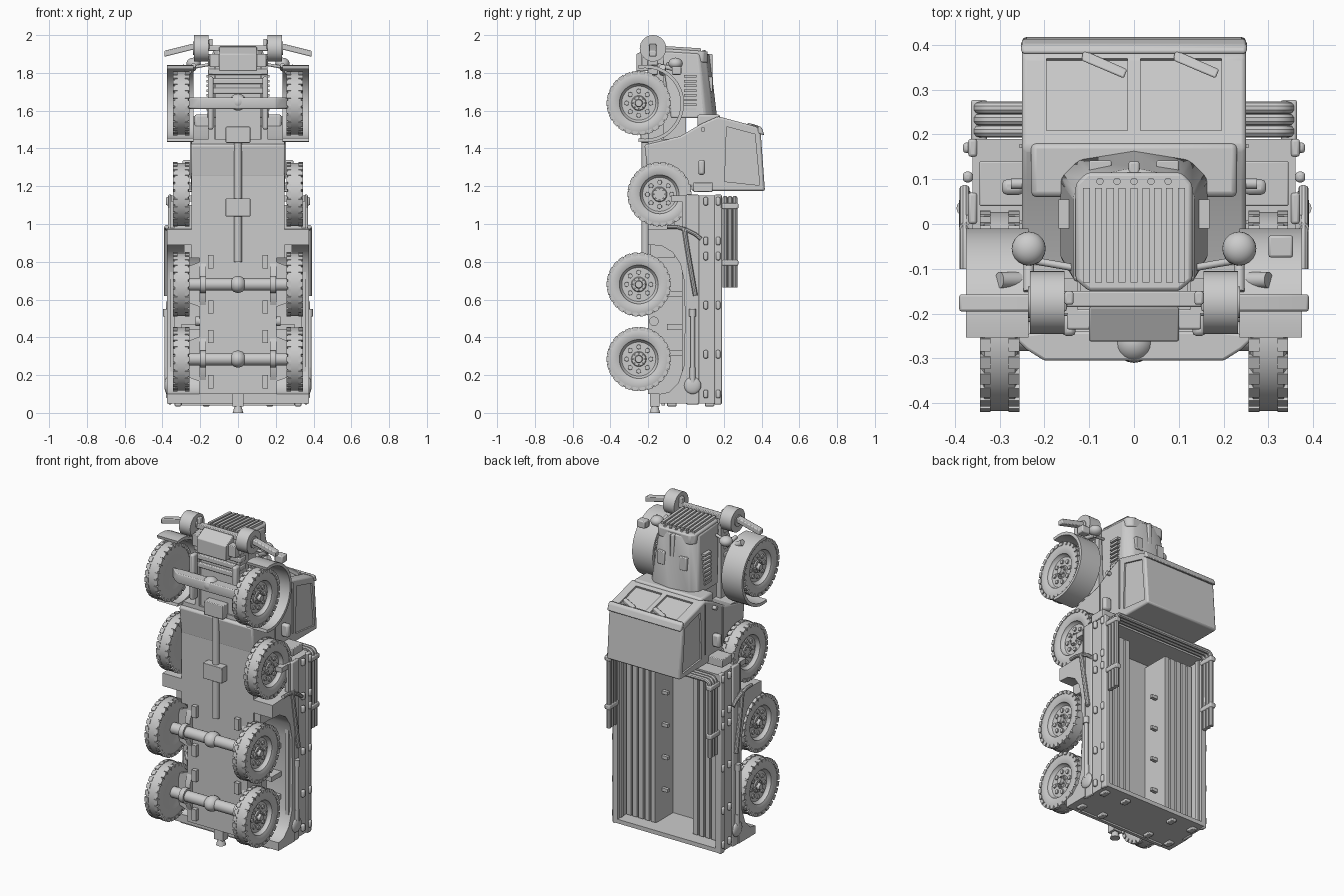
import bpy, bmesh
from math import sin, cos, pi
from mathutils import Vector, Matrix

if "Cube" in bpy.data.objects:
    bpy.data.objects.remove(bpy.data.objects["Cube"])

GREY = (0.6, 0.6, 0.6, 1)
paint = bpy.data.materials.new("plain_grey")
paint.use_nodes = True
paint.diffuse_color = GREY
paint.node_tree.nodes["Principled BSDF"].inputs["Base Color"].default_value = GREY
parts = []


def finish(name, bm, mirror=False, bevel=0):
    bmesh.ops.recalc_face_normals(bm, faces=bm.faces)
    me = bpy.data.meshes.new(name)
    bm.to_mesh(me)
    bm.free()
    me.materials.append(paint)
    ob = bpy.data.objects.new(name, me)
    bpy.context.scene.collection.objects.link(ob)
    if bevel:
        m = ob.modifiers.new("Bevel", "BEVEL")
        m.width, m.segments, m.limit_method = bevel, 2, "ANGLE"
    if mirror:
        ob.modifiers.new("Mirror", "MIRROR")
    parts.append(ob)
    return ob


def add_loft(bm, sections):
    rings = [[bm.verts.new(p) for p in s] for s in sections]
    n = len(rings[0])
    for a, b in zip(rings, rings[1:]):
        for i in range(n):
            bm.faces.new((a[i], a[(i + 1) % n], b[(i + 1) % n], b[i]))
    bm.faces.new(rings[0])
    bm.faces.new(rings[-1])


def loft(name, sections, **kw):
    bm = bmesh.new()
    add_loft(bm, sections)
    return finish(name, bm, **kw)


def prism(name, profile, x0, x1, **kw):
    return loft(name, [[(x, y, z) for y, z in profile] for x in (x0, x1)], **kw)


def box_rings(x0, x1, y0, y1, z0, z1):
    return [[Vector(p) for p in ((x, y0, z0), (x, y1, z0), (x, y1, z1), (x, y0, z1))] for x in (x0, x1)]


def boxes(name, dims, **kw):
    bm = bmesh.new()
    for d in dims:
        add_loft(bm, box_rings(*d))
    return finish(name, bm, **kw)


def add_cyl(bm, a, b, r, r2=None, seg=20):
    a, b = Vector(a), Vector(b)
    rot = (b - a).to_track_quat("Z", "Y").to_matrix().to_4x4()
    bmesh.ops.create_cone(bm, cap_ends=True, segments=seg, radius1=r, radius2=r if r2 is None else r2,
                          depth=(b - a).length, matrix=Matrix.Translation((a + b) / 2) @ rot)


def rods(name, items, **kw):
    bm = bmesh.new()
    for i in items:
        add_cyl(bm, *i)
    return finish(name, bm, **kw)


def ball(name, c, r, scale=(1, 1, 1), **kw):
    bm = bmesh.new()
    bmesh.ops.create_uvsphere(bm, u_segments=20, v_segments=12, radius=r,
                              matrix=Matrix.Translation(c) @ Matrix.Diagonal((*scale, 1)))
    return finish(name, bm, **kw)


def tube(name, pts, r, **kw):
    cu = bpy.data.curves.new(name, "CURVE")
    cu.dimensions, cu.bevel_depth, cu.bevel_resolution, cu.use_fill_caps = "3D", r, 3, True
    sp = cu.splines.new("POLY")
    sp.points.add(len(pts) - 1)
    for p, q in zip(sp.points, pts):
        p.co = (*q, 1)
    tmp = bpy.data.objects.new(name, cu)
    bpy.context.scene.collection.objects.link(tmp)
    bm = bmesh.new()
    bm.from_mesh(tmp.evaluated_get(bpy.context.evaluated_depsgraph_get()).to_mesh())
    bpy.data.objects.remove(tmp)
    return finish(name, bm, **kw)


def wheel(name, cy, cz, hub=True):
    # tyre and rim, turned around the x axis
    prof = [(.265, .085), (.26, .10), (.259, .15), (.266, .167), (.334, .167), (.341, .15),
            (.341, .12), (.334, .103), (.322, .1), (.312, .09), (.312, .04), (.318, .036)]
    bm = bmesh.new()
    steps = 48
    rings = []
    for k in range(steps):
        c, s = cos(k * 2 * pi / steps), sin(k * 2 * pi / steps)
        rings.append([(x, cy + r * c, cz + r * s) for x, r in prof])
    add_loft(bm, [[ring[i] for ring in rings] for i in range(len(prof))])
    # tread blocks on both shoulders
    for k in range(26):
        rot = Matrix.Translation((0, cy, cz)) @ Matrix.Rotation(k * 2 * pi / 26, 4, "X")
        for x0, x1 in ((.256, .28), (.32, .344)):
            add_loft(bm, [[rot @ p for p in ring] for ring in box_rings(x0, x1, .15, .17, -.0145, .0145)])
    # wheel nuts and hub
    for k in range(8):
        y, z = cy + .064 * cos(k * pi / 4), cz + .064 * sin(k * pi / 4)
        add_cyl(bm, (.30, y, z), (.32, y, z), .014, .012, 10)
        y, z = cy + .03 * cos(k * pi / 4), cz + .03 * sin(k * pi / 4)
        add_cyl(bm, (.30, y, z), (.326, y, z), .005, .005, 6)
    if hub:
        add_cyl(bm, (.30, cy, cz), (.338, cy, cz), .024, .018)
    finish(name, bm, mirror=True)


WHEEL_Y = -.25
for label, y, z, hub in (("front", WHEEL_Y, 1.64, True), ("spare", -.14, 1.157, False),
                         ("middle", WHEEL_Y, .68, True), ("rear", WHEEL_Y, .285, True)):
    wheel(label + "_wheels", y, z, hub)

# axles, springs and drive shaft
for label, z in (("middle", .68), ("rear", .285)):
    rods(label + "_axle", [((-.27, WHEEL_Y, z), (.27, WHEEL_Y, z), .033),
                           ((-.2, WHEEL_Y, z), (-.17, WHEEL_Y, z), .045), ((.17, WHEEL_Y, z), (.2, WHEEL_Y, z), .045)])
    ball(label + "_differential", (0, WHEEL_Y, z), .045, (1, 1.2, 1))
    prism(label + "_leaf_springs", [(-.19, z - .13), (-.225, z - .06), (-.225, z + .06), (-.19, z + .13),
                                    (-.17, z + .13), (-.19, z), (-.17, z - .13)], .17, .205, mirror=True)
    boxes(label + "_spring_brackets", [(.13, .16, -.225, -.18, z + s - .035, z + s + .035) for s in (-.12, .12)], mirror=True)
    loft(label + "_spring_plates", [[(.2, y, z - .12), (.28, y, z - .09), (.28, y, z + .09), (.2, y, z + .12)]
                                    for y in (-.2, -.18)], mirror=True)
beam = [(-.27, -.25), (-.24, -.28), (-.2, -.305), (.2, -.305), (.24, -.28), (.27, -.25), (.2, -.24), (-.2, -.24)]
loft("front_axle", [[(x, y, z) for x, y in beam] for z in (1.61, 1.67)], bevel=.006)
ball("front_differential", (0, -.265, 1.645), .045)
boxes("front_leaf_springs", [(.13, .16, -.25, -.2, 1.5, 1.78)], mirror=True, bevel=.01)
rods("drive_shaft", [((0, -.215, .8), (0, -.215, 1.48), .02)])
boxes("gearbox", [(-.065, .065, -.24, -.15, 1.43, 1.515)], bevel=.004)
boxes("transfer_case", [(-.065, .065, -.25, -.18, 1.04, 1.135)], bevel=.002)

# chassis
boxes("chassis_hull", [(-.205, .205, -.2, -.06, .1, .87), (-.245, .245, -.2, -.06, .82, 1.45),
                       (-.285, .285, -.19, -.06, .82, .97), (-.2, .2, -.14, -.06, .05, .12)])
boxes("frame_rails", [(.125, .155, -.2, -.12, 1.4, 1.9)], mirror=True)
boxes("engine_block", [(-.12, .12, -.19, 0, 1.43, 1.85)])
boxes("engine_ribs", [(-.16, .16, -.205, -.15, z, z + .03) for z in (1.69, 1.74, 1.79, 1.84)], bevel=.005)
rods("tow_hitch", [((0, -.165, 0), (0, -.165, .05), .028, .014)])

# side skirts with a long arch over the twin rear wheels
skirt = [(.02, .05), (-.14, .05), (-.14, .1), (-.09, .11), (-.04, .16), (-.01, .25), (-.005, .5), (-.01, .7),
         (-.03, .79), (-.07, .85), (-.13, .885), (-.2, .89), (-.2, .97), (.02, .98)]
prism("side_skirts", skirt, .2, .375, mirror=True)
boxes("arch_ribs", [(.2, .3, -.1, 0, z, z + .03) for z in (.3, .44, .615)], mirror=True)
rods("side_reflectors", [((.2, -.17, .485), (.225, -.17, .485), .025)], mirror=True)

# open cargo bed with slatted benches on both sides
boxes("bed_floor", [(-.2, .2, -.08, -.06, .05, 1.15)])
boxes("bed_walls", [(.335, .36, -.02, .19, .05, 1.15)], mirror=True)
boxes("bed_end_walls", [(-.355, .355, -.08, .19, 1.12, 1.15), (-.355, .355, -.1, .19, .05, .075)])
boxes("bed_rails", [(.35, .37, .15, .19, .045, 1.155), (.35, .37, .0, .07, .045, 1.155)], mirror=True, bevel=.006)
boxes("benches", [(.13, .2, -.07, .1, .075, 1.1), (.2, .34, .015, .1, .075, 1.1)], mirror=True)
boxes("bench_slats", [(.13 + i * .041, .16 + i * .041, .095, .115, .08, 1.1) for i in range(5)], mirror=True)
boxes("wall_slats", [(.325, .337, .145, .17, .08, 1.12)], mirror=True)
boxes("bench_legs", [(.09, .13, .03, .05, z, z + .02) for z in (.25, .45, .65, .85)], mirror=True)
boxes("side_clips", [(.36, .382, y - .012, y + .012, z - .022, z + .022)
                     for z in (.1, .31, .57, .83, .91, 1.12) for y in (.105, .17)], mirror=True, bevel=.008)
boxes("tailgate_hinges", [(x, x + .035, y, y + .05, .035, .055)
                          for x in (.15, .3) for y in (-.1, .1)], mirror=True, bevel=.004)
boxes("tail_step", [(-.03, .03, -.19, -.14, .035, .11), (-.3, .3, -.13, -.11, .04, .06)])

# folded canopy bows laid around the bed rim
corner = [(.33 + .03 * sin(a), 1.12 + .03 * cos(a)) for a in (0, .4, .8, 1.2, pi / 2)]
path = [(0, 1.15)] + corner + [(.36, .68)]
for n in range(3):
    y = .207 + n * .026
    tube("canopy_bows", [(x - .015, y, z - .015) for x, z in path], .014, mirror=True)
boxes("bow_straps", [(.328, .364, .185, .277, z, z + .03) for z in (.78, 1.08)], mirror=True, bevel=.006)

# pickaxe and shovel on both sides
tube("pickaxe_handle", [(.378, -.01, .98), (.378, .01, .85), (.378, .05, .62)], .013, mirror=True)
tube("pickaxe_head", [(.378, -.1, .985), (.378, -.05, .985), (.378, .0, .97), (.378, .05, .945), (.378, .08, .92)],
     .011, mirror=True)
rods("shovel_handle", [((.378, .035, .17), (.378, .035, .54), .012), ((.374, .035, .16), (.374, .035, .24), .016),
                       ((.378, .035, .51), (.378, .035, .55), .018)], mirror=True)
ball("shovel_blade", (.374, .035, .145), .045, (.35, 1, 1), mirror=True)

# cab
cab_profile = [(-.22, 1.42), (-.03, 1.465), (.08, 1.53), (.17, 1.57), (.375, 1.515), (.395, 1.49), (.418, 1.175),
               (.03, 1.175), (.03, 1.2), (-.1, 1.22), (-.2, 1.25)]
cab = prism("cab", cab_profile, -.25, .25, bevel=.01)
side_window = prism("side_window_cutter", [(.215, 1.515), (.365, 1.475), (.39, 1.205), (.205, 1.225)], .24, .3, mirror=True)
screen = prism("windscreen_cutter", [(.205, 1.548), (.365, 1.505), (.4, 1.6), (.24, 1.65)], .015, .195, mirror=True)
for cutter in (side_window, screen):
    parts.remove(cutter)
    cutter.hide_render = True
    cutter.display_type = "WIRE"
    cutter.hide_set(True)
    m = cab.modifiers.new("Cut", "BOOLEAN")
    m.operation, m.object = "DIFFERENCE", cutter
boxes("cowl", [(-.23, .23, .06, .18, 1.5, 1.58)], bevel=.012)
prism("sun_visor", [(.38, 1.48), (.38, 1.522), (.4, 1.512), (.415, 1.47)], -.252, .252, bevel=.008)
bm = bmesh.new()
for x in (-.065, .14):
    add_loft(bm, [[(x - .048, .388, z - .008), (x - .052, .365, z), (x + .042, .325, z + .01), (x + .05, .345, z + .006)]
                  for z in (1.5, 1.526)])
finish("wipers", bm, bevel=.004)
boxes("door_seams", [(.25, .255, y, y + .008, 1.24, z) for y, z in ((0, 1.47), (.17, 1.55))], mirror=True)
boxes("door_handles", [(.245, .295, .065, .1, 1.26, 1.34)], mirror=True, bevel=.012)
boxes("cab_rear_boxes", [(.22, .345, .04, .14, 1.17, 1.22)], mirror=True, bevel=.004)
rods("cab_hinges", [((.24, .09, 1.5), (.275, .09, 1.5), .012)], mirror=True)


# bonnet and grille
def bonnet_ring(w, low, high, z_low, z_high):
    pts = [(-w, low), (-w, high - .06), (-w + .04, high - .02), (0, high), (w - .04, high - .02), (w, high - .06), (w, low)]
    return [(x, y, z_low + (z_high - z_low) * (y - low) / (high - low)) for x, y in pts]


loft("bonnet", [bonnet_ring(.165, -.08, .165, 1.56, 1.56), bonnet_ring(.135, -.13, .125, 1.915, 1.9)], bevel=.01)
boxes("bonnet_ridge", [(-.012, .012, .1, .14, 1.6, 1.9)], bevel=.005)
outline = [(-.13, -.125), (-.1, -.15), (.1, -.15), (.13, -.125), (.13, .09), (.105, .115), (-.105, .115), (-.13, .09)]
loft("radiator_shell", [[(x, y, z - .06 * (y + .15)) for x, y in outline] for z in (1.87, 1.93)], bevel=.008)
bm = bmesh.new()
for i in range(9):
    x = -.106 + i * .0265
    add_loft(bm, [[(a, -.13, 1.9), (a, .08, 1.89), (a, .08, 1.93), (a, -.13, 1.943)] for a in (x - .008, x + .008)])
finish("grille_slats", bm)
rods("grille_rivets", [((x * .038, .095, 1.9), (x * .038, .095, 1.922), .008) for x in range(-2, 3)])
boxes("bonnet_louvres", [(.12, .168, -.01, .055, 1.6 + i * .025, 1.613 + i * .025) for i in range(8)], mirror=True)
boxes("bonnet_vents", [(.05, .1, .1, .142, 1.7, 1.78)], mirror=True, bevel=.004)

# front mudguards
arc = [-.56 * pi + k * 1.12 * pi / 20 for k in range(21)]
ring = [(-.215 + r * cos(a), 1.638 + r * sin(a)) for r, seq in ((.205, arc), (.187, arc[::-1])) for a in seq]
prism("mudguards", ring, .235, .375, mirror=True)
ball("headlights", (.235, -.055, 1.85), .038, (1, 1, .8), mirror=True)
rods("headlight_arms", [((.12, -.1, 1.85), (.235, -.08, 1.83), .008), ((.235, -.15, 1.84), (.235, -.06, 1.82), .012),
                        ((.25, -.125, 1.8), (.3, -.125, 1.83), .018)], mirror=True)
boxes("convoy_lamp", [(.3, .355, -.075, -.025, 1.79, 1.835)], bevel=.006)

# bumper, rollers and winch
loft("bumper_ends", [[(x, -.195, z), (x, -.157, z), (x, -.157, z + .032), (x, -.195, z + .032)]
                     for x, z in ((.15, 1.925), (.25, 1.92), (.39, 1.885))], mirror=True, bevel=.005)
boxes("bumper_bar", [(-.16, .16, -.185, -.15, 1.915, 1.945), (-.15, .15, -.235, -.19, 1.83, 1.9)], bevel=.004)
rods("bumper_rollers", [((.155, -.175, 1.93), (.232, -.175, 1.93), .07, .07, 32),
                        ((.23, -.175, 1.93), (.237, -.175, 1.93), .035)], mirror=True)
boxes("tow_tabs", [(.135, .155, -.18, -.15, 1.92, 1.98)], mirror=True, bevel=.005)
prism("winch_cover", [(-.185, 1.94), (-.262, 1.9), (-.262, 1.81), (-.185, 1.81)], -.1, .1, bevel=.004)

# smooth round surfaces, keep hard edges
for ob in bpy.context.view_layer.objects:
    ob.select_set(ob in parts)
bpy.context.view_layer.objects.active = parts[0]
bpy.ops.object.shade_smooth_by_angle(angle=.6)
